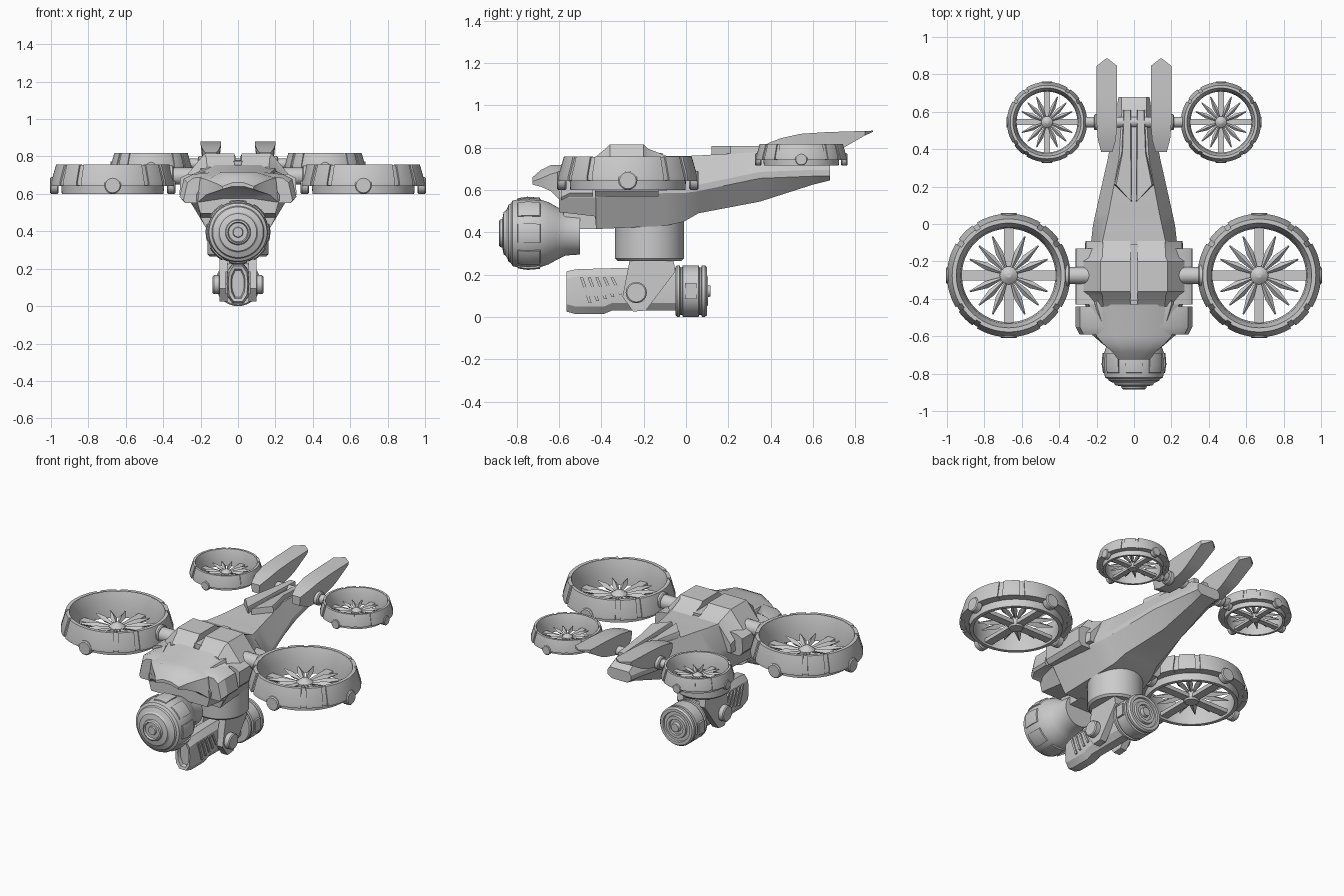
import bpy, bmesh
from math import sin, cos, pi, radians
from mathutils import Matrix, Vector

if "Cube" in bpy.data.objects:
    bpy.data.objects.remove(bpy.data.objects["Cube"])

T = Matrix.Translation
R = Matrix.Rotation
ALONG_Y = R(-pi / 2, 4, 'X')   # local z -> world y
ALONG_X = R(pi / 2, 4, 'Y')    # local z -> world x


def loft(bm, rings, loop=False):
    """Skin a list of closed point rings; cap the ends unless looped."""
    vs = [[bm.verts.new(p) for p in r] for r in rings]
    n = len(vs[0])
    for i in range(len(vs) if loop else len(vs) - 1):
        a, b = vs[i], vs[(i + 1) % len(vs)]
        for j in range(n):
            k = (j + 1) % n
            bm.faces.new((a[j], a[k], b[k], b[j]))
    if not loop:
        bm.faces.new(vs[0])
        bm.faces.new(vs[-1])


def lathe(bm, prof, mat=Matrix(), a0=0, a1=2 * pi, n=48):
    """Spin a closed (r, z) profile about local z."""
    full = a1 - a0 > 6.28
    angs = [a0 + (a1 - a0) * i / n for i in range(n if full else n + 1)]
    loft(bm, [[mat @ Vector((r * cos(a), r * sin(a), z)) for r, z in prof] for a in angs], full)


def cyl(bm, r, z0, z1, mat=Matrix(), n=32, b=0.006):
    lathe(bm, [(0, z0), (r - b, z0), (r, z0 + b), (r, z1 - b), (r - b, z1), (0, z1)], mat, n=n)


def box(bm, lo, hi, mat=Matrix()):
    loft(bm, [[mat @ Vector((x, y, z)) for x, y in
               ((lo[0], lo[1]), (hi[0], lo[1]), (hi[0], hi[1]), (lo[0], hi[1]))] for z in (lo[2], hi[2])])


def body(bm, secs):
    """Symmetric loft along y: each section is (y, [(x, z) top to bottom])."""
    loft(bm, [[(x, y, z) for x, z in h] + [(-x, y, z) for x, z in reversed(h)] for y, h in secs])


def finish(name, bm, angle=30):
    bmesh.ops.remove_doubles(bm, verts=bm.verts, dist=1e-5)
    bmesh.ops.recalc_face_normals(bm, faces=bm.faces)
    me = bpy.data.meshes.new(name)
    bm.to_mesh(me)
    bm.free()
    me.shade_smooth()
    me.set_sharp_from_angle(angle=radians(angle))
    ob = bpy.data.objects.new(name, me)
    bpy.context.collection.objects.link(ob)
    return ob


# --- Ducted rotors: built once with the base at z=0, then copied to four corners
bm = bmesh.new()
lathe(bm, [(.322, .045), (.322, .06), (.293, .155), (.28, .155), (.258, .09), (.25, 0), (.272, 0), (.275, .045)], n=64)
for k in range(4):
    for mid, half, n in ((0, 31, 16), (45, 9, 6)):
        a = radians(90 * k + mid)
        h = radians(half)
        lathe(bm, [(.30, .042), (.33, .042), (.33, .06), (.302, .158), (.28, .158)], a0=a - h, a1=a + h, n=n)
    cyl(bm, .045, .29, .335, R(k * pi / 2, 4, 'Z') @ T((0, 0, .045)) @ ALONG_X, n=20)
duct = finish("rotor_duct", bm)

bm = bmesh.new()
lathe(bm, [(0, .005), (.04, .005), (.048, .02), (.048, .06), (.03, .075), (.012, .085), (0, .085)], n=24)
for k in range(16):
    m = R(k * pi / 8, 4, 'Z')
    if k % 4 == 0:   # wide support spar
        box(bm, (.03, -.026, .015), (.262, .026, .04), m)
    else:            # slim spindle blade
        lathe(bm, [(0, .04), (.008, .045), (.02, .13), (.004, .225), (0, .225)],
              m @ T((0, 0, .055)) @ ALONG_X, n=4)
blades = finish("rotor_blades", bm, 20)

first = True
for name, x, y, z, s in (("front", .67, -.275, .605, 1), ("rear", .465, .545, .72, .65)):
    for side, sx in (("right", 1), ("left", -1)):
        for src, part in ((duct, "duct"), (blades, "blades")):
            ob = src if first else bpy.data.objects.new(part, src.data)
            if not first:
                bpy.context.collection.objects.link(ob)
            ob.name = f"{name}_{side}_rotor_{part}"
            ob.location = (x * sx, y, z)
            ob.scale = (s, s, s)
        first = False

# --- Rotor arms
bm = bmesh.new()
cyl(bm, .045, -.37, .37, T((0, -.275, .70)) @ ALONG_X)
cyl(bm, .028, -.265, .265, T((0, .545, .765)) @ ALONG_X)
for s in (-1, 1):
    cyl(bm, .056, -.015, .015, T((s * .36, -.275, .70)) @ ALONG_X)
    cyl(bm, .042, -.02, .02, T((s * .195, .545, .765)) @ ALONG_X)
finish("rotor_arms", bm)

# --- Hull tapering to the tail: y, top w/z, mid w/z, bottom w/z
bm = bmesh.new()
hull = [(-.60, .15, .70, .22, .60, .20, .50), (-.43, .20, .74, .26, .60, .20, .48),
        (-.425, .20, .74, .26, .60, .17, .42), (-.10, .17, .765, .23, .62, .16, .435),
        (-.01, .15, .765, .22, .62, .14, .455), (.06, .135, .768, .205, .63, .12, .495),
        (.35, .08, .785, .14, .69, .07, .55), (.60, .065, .765, .095, .70, .05, .63),
        (.68, .068, .72, .083, .70, .055, .65)]
body(bm, [(y, [(a, b), (c, d), (c, d - .03), (e, f)]) for y, a, b, c, d, e, f in hull])
finish("hull", bm, 25)

# --- Nose cowl overhanging the turret
bm = bmesh.new()
body(bm, [(-.725, [(.03, .665), (.085, .645), (.08, .63), (.03, .645)]),
          (-.685, [(.06, .70), (.115, .66), (.11, .62), (.05, .635)]),
          (-.64, [(.09, .722), (.165, .68), (.17, .60), (.08, .62)]),
          (-.60, [(.10, .722), (.20, .69), (.215, .56), (.08, .58)]),
          (-.43, [(.12, .76), (.24, .71), (.25, .58), (.08, .56)])])
finish("nose_cowl", bm)

# --- Shoulder armour and top saddle blocks
bm = bmesh.new()
for s in (-1, 1):
    loft(bm, [[(s * x, y, z - d) for x, z in ((.14, .72), (.24, .71), (.29 - d, .685), (.312 - d, .59), (.30 - d, .575), (.14, .575))]
              for y, d in ((-.59, .02), (-.55, 0), (-.44, 0))])
    loft(bm, [[(s * x, y, z) for x, z in ((.14, .72), (.27, .71), (.31, .69), (.312, .60), (.29, .575), (.14, .575))]
              for y in (-.43, -.13)])
finish("shoulder_armour", bm)

bm = bmesh.new()
for s in (-1, 1):
    loft(bm, [[(s * x, y, z) for x, z in ((.02, t), (w, t), (w + .09, t - .11), (w + .095, .6), (.02, .6))]
              for y, t, w in ((-.44, .75, .165), (-.38, .80, .17), (-.36, .82, .18),
                              (-.20, .82, .18), (-.18, .80, .17), (-.09, .765, .165))])
box(bm, (-.025, -.41, .6), (.025, -.11, .78))
finish("saddle_blocks", bm)

# --- Tail ridge plates and fins
bm = bmesh.new()
for s in (-1, 1):
    loft(bm, [[(s * (x * k + c), y, z + dz * (y > .5)) for x, y in
               ((.012, .12), (.105, .21), (.065, .38), (.055, .61), (.015, .61))]
              for z, k, c, dz in ((.70, 1.06, 0, 0), (.80, 1, 0, -.02), (.812, .85, .006, -.02))])
finish("tail_ridge", bm)

bm = bmesh.new()
for s in (-1, 1):
    loft(bm, [[(s * (.145 + x), y, z) for x, z in ((-a, t), (a, t), (b, m), (-b, m))]
              for y, a, b, t, m in ((.385, .03, .025, .825, .77), (.45, .048, .04, .85, .74),
                                    (.54, .055, .04, .87, .735), (.66, .055, .04, .878, .765),
                                    (.72, .055, .045, .88, .79), (.845, .055, .05, .884, .862),
                                    (.885, .004, .004, .885, .88))])
finish("tail_fins", bm, 20)

# --- Front ball turret with raised pads
bm = bmesh.new()
m = T((0, 0, .40)) @ ALONG_Y
lathe(bm, [(0, -.88), (.025, -.88), (.028, -.872), (.05, -.872), (.055, -.885), (.064, -.88), (.068, -.868),
           (.10, -.862), (.108, -.85), (.135, -.838), (.14, -.828), (.155, -.82), (.163, -.78), (.165, -.74),
           (.16, -.69), (.147, -.65), (.125, -.61), (.105, -.57), (.10, -.50), (0, -.50)], m, n=64)
for k in range(8):
    a = k * pi / 4
    lathe(bm, [(.14, -.80), (.166, -.795), (.173, -.75), (.168, -.69), (.14, -.685)],
          m, a - .27, a + .27, 8)
box(bm, (-.07, -.58, .42), (.07, -.40, .53))
finish("nose_turret", bm)

# --- Belly drum
bm = bmesh.new()
cyl(bm, .163, .27, .52, T((0, -.172, 0)), n=64, b=.012)
finish("belly_drum", bm)

# --- Hanging bracket with pivot knobs
bm = bmesh.new()
for s in (-1, 1):
    loft(bm, [[(s * x, y, z) for y, z in ((-.265, .28), (-.06, .28), (-.05, .22), (-.19, .035),
                                          (-.25, .03), (-.30, .10))] for x in (.055, .10)])
    cyl(bm, .05, -.02, .02, T((s * .115, -.235, .12)) @ ALONG_X)
box(bm, (-.10, -.265, .245), (.10, -.06, .28))
finish("camera_bracket", bm)

# --- Camera pod: recessed front lens, slatted sides, ringed rear drum
bm = bmesh.new()
body(bm, [(y, [(.025 * k, c + h), (.05 * k, c + h - .035), (.055 * k, c), (.05 * k, c - h + .035), (.025 * k, c - h)])
          for y, k, c, h in ((-.54, .6, .125, .07), (-.56, .7, .125, .078), (-.565, .95, .125, .095),
                             (-.52, 1.1, .124, .106), (-.39, 1.1, .126, .108), (-.35, 1.1, .135, .10),
                             (-.04, 1.1, .135, .10))])
for s in (-1, 1):
    for k in range(5):
        y = -.50 + k * .036
        loft(bm, [[(s * x, y + dy, z) for dy, z in ((0, .19), (.014, .19), (.054, .07 + .01 * k), (.04, .07 + .01 * k))]
                  for x in (.045, .066)])
finish("camera_pod", bm)

bm = bmesh.new()
lathe(bm, [(0, -.05), (.115, -.05), (.122, -.043), (.122, -.03), (.112, -.027), (.112, -.018), (.122, -.015),
           (.122, .06), (.112, .063), (.112, .072), (.122, .075), (.122, .09), (.113, .10), (.095, .10),
           (.092, .09), (.072, .09), (.069, .104), (.05, .104), (.047, .094), (.03, .094), (.026, .115), (0, .115)],
      T((0, 0, .127)) @ ALONG_Y, n=64)
for s in (-1, 1):
    box(bm, (s * .122 - .006, -.005, .09), (s * .122 + .006, .05, .165))
finish("camera_rear_drum", bm)
# Settle the model exactly on the ground
bpy.context.view_layer.update()
low = min((o.matrix_world @ Vector(c)).z for o in bpy.data.objects for c in o.bound_box)
for o in bpy.data.objects:
    o.location.z -= low
